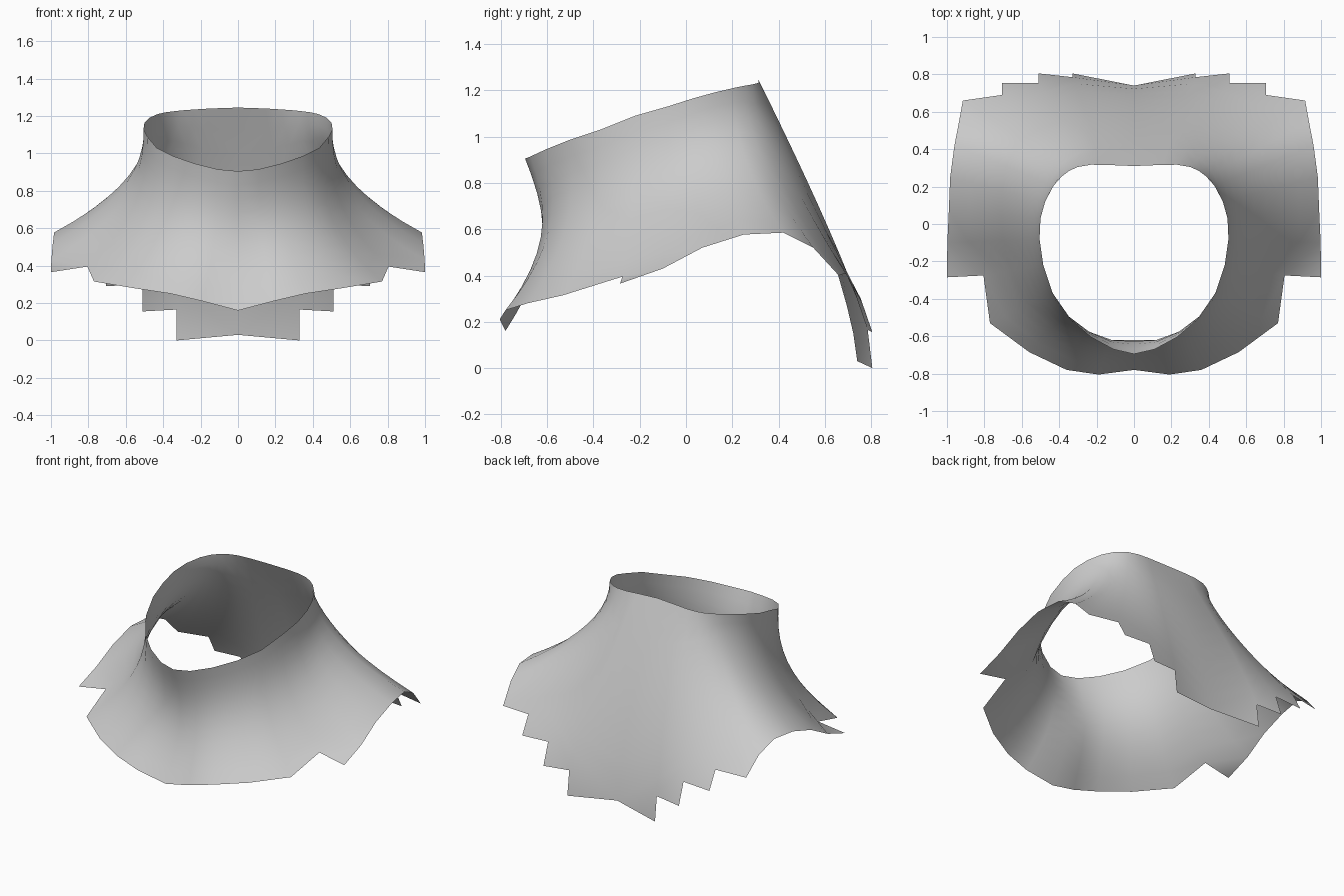
import bpy, bmesh, math
from mathutils import Vector

if "Cube" in bpy.data.objects:
    bpy.data.objects.remove(bpy.data.objects["Cube"])

ROWS = 10

# Right half of the collar, front to back: rim point, hem point, flare power
# (above 1 the cloth falls steeply then flares, below 1 it bulges outward)
COLUMNS = [
    ((0, -.695, .905), (0, -.78, .16), 2.1),
    ((.11, -.67, .915), (.19, -.805, .21), 2.2),
    ((.23, -.605, .945), (.36, -.78, .25), 2.3),
    ((.345, -.505, .985), (.56, -.685, .28), 2.4),
    ((.435, -.37, 1.03), (.77, -.53, .315), 2.5),
    ((.485, -.22, 1.09), (.805, -.275, .395), 2.4),
    ((.505, -.08, 1.13), (.998, -.10, .43), 2.5),
    ((.50, .03, 1.165), (.99, .07, .52), 2.35),
    ((.475, .12, 1.19), (.983, .25, .577), 2.25),
    ((.43, .205, 1.21), (.96, .42, .585), 2.0),
    ((.385, .255, 1.22), (.935, .55, .52), 1.75),
    ((.345, .285, 1.225), (.915, .66, .40), 1.55),
    ((.30, .305, 1.23), (.705, .69, .41), 1.35),
    ((.23, .317, 1.235), (.51, .755, .30), 1.12),
    ((.15, .316, 1.24), (.33, .785, .165), .88),
    ((0, .31, 1.245), (0, .74, .03), .72),
]

# Stepped hem: column number and the tip hanging below it
STEPS = {5: (1.0, -.285, .365), 12: (.705, .755, .29),
         13: (.51, .805, .155), 14: (.33, .805, 0)}


def column_point(rim, hem, power, t):
    """Point on the flared profile from rim (t=0) to hem (t=1)."""
    rim, hem = Vector(rim), Vector(hem)
    h = t ** power if power >= 1 else 1 - (1 - t) ** (1 / power)
    p = rim.lerp(hem, h)
    p.z = rim.z + (hem.z - rim.z) * t
    if rim.y < 0:                       # hollow throat at the front
        p.y += .093 * max(0, 1 - rim.x / .48) * math.sin(math.pi * t)
    return p


# Collar cloth
bm = bmesh.new()
grid = [[bm.verts.new(column_point(*c, r / ROWS)) for r in range(ROWS + 1)]
        for c in COLUMNS]
for i in range(len(grid) - 1):
    a, b = grid[i], grid[i + 1]
    for r in range(ROWS):
        bm.faces.new((a[r], a[r + 1], b[r + 1], b[r]))
    if i in STEPS:                      # pointed step of the hem
        bm.faces.new((a[-1], bm.verts.new(STEPS[i]), b[-1]))

mesh = bpy.data.meshes.new("collar_cloth")
bm.to_mesh(mesh)
bm.free()
collar = bpy.data.objects.new("collar_cloth", mesh)
bpy.context.collection.objects.link(collar)

# Mirror to the left half
mirror = collar.modifiers.new("mirror", 'MIRROR')
mirror.use_clip = True
mirror.merge_threshold = .001

# Light grey cloth
grey = bpy.data.materials.new("light_grey")
grey.diffuse_color = (.6, .6, .6, 1)
grey.use_nodes = True
grey.node_tree.nodes["Principled BSDF"].inputs["Base Color"].default_value = grey.diffuse_color
mesh.materials.append(grey)

bpy.context.view_layer.objects.active = collar
collar.select_set(True)
bpy.ops.object.shade_smooth_by_angle(angle=math.radians(60))
